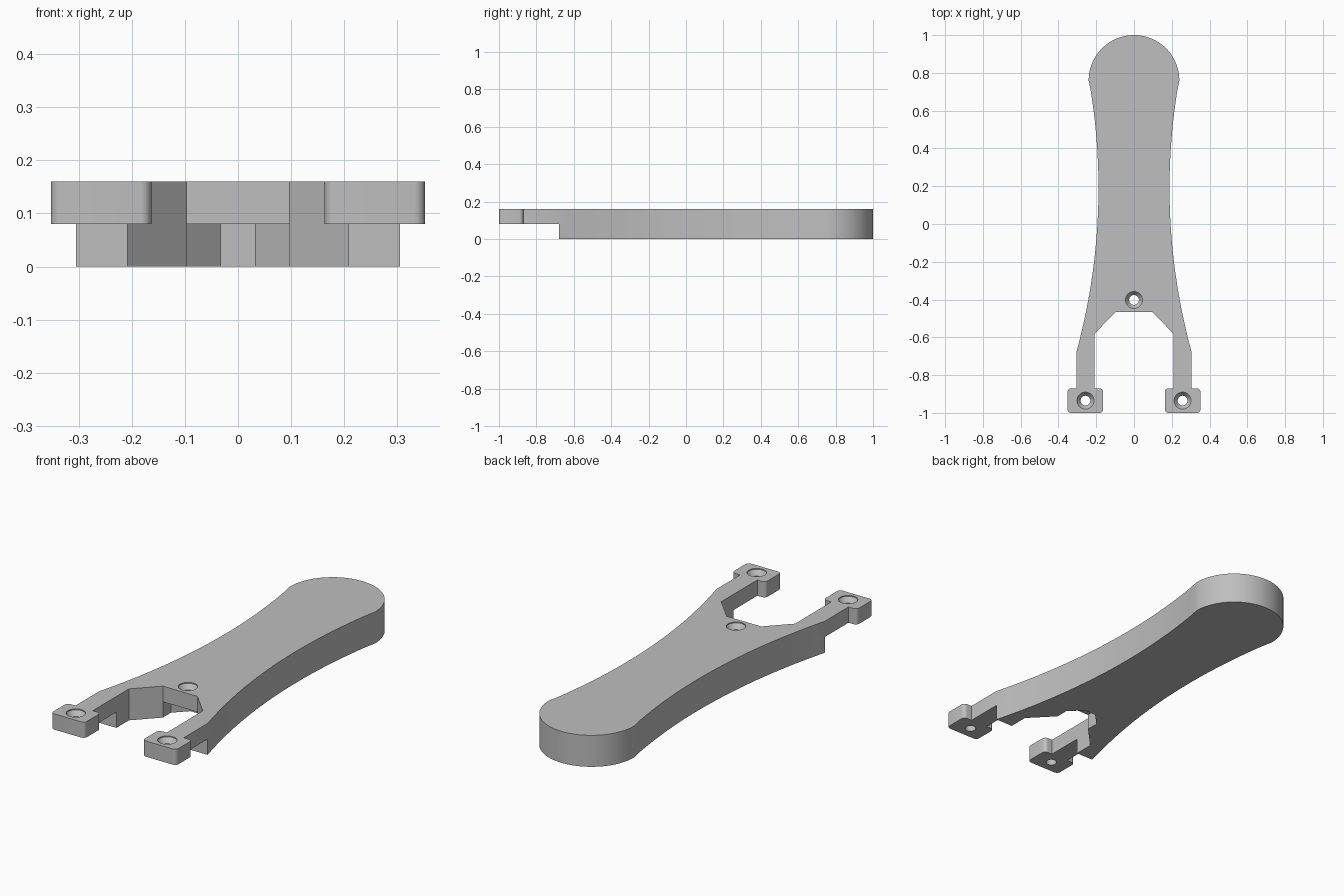
import bpy, bmesh, math

if "Cube" in bpy.data.objects:
    bpy.data.objects.remove(bpy.data.objects["Cube"])

TOP, MID = 0.16, 0.08

# One plain grey
grey = bpy.data.materials.new("plain_grey")
grey.use_nodes = True
grey.diffuse_color = (0.52, 0.52, 0.52, 1)
grey.node_tree.nodes["Principled BSDF"].inputs["Base Color"].default_value = (0.52, 0.52, 0.52, 1)


def finish(name, bm):
    bmesh.ops.recalc_face_normals(bm, faces=bm.faces)
    mesh = bpy.data.meshes.new(name)
    bm.to_mesh(mesh)
    bm.free()
    mesh.materials.append(grey)
    obj = bpy.data.objects.new(name, mesh)
    bpy.context.collection.objects.link(obj)
    return obj


def loft(name, rings):
    """Join matching rings of 3D points into a closed solid."""
    bm = bmesh.new()
    loops = [[bm.verts.new(p) for p in ring] for ring in rings]
    n = len(loops[0])
    for a, b in zip(loops, loops[1:]):
        for i in range(n):
            j = (i + 1) % n
            bm.faces.new((a[i], a[j], b[j], b[i]))
    bm.faces.new(loops[0][::-1])
    bm.faces.new(loops[-1])
    return finish(name, bm)


def prism(name, outline, z0, z1):
    return loft(name, [[(x, y, z) for x, y in outline] for z in (z0, z1)])


def arc(cx, cy, r, a0, a1, n):
    return [(cx + r * math.cos(math.radians(a0 + (a1 - a0) * i / n)),
             cy + r * math.sin(math.radians(a0 + (a1 - a0) * i / n))) for i in range(n + 1)]


def mirrored(half):
    """Complete an outline from its +x half."""
    return half + [(-x, y) for x, y in reversed(half) if abs(x) > 1e-5]


def cut(target, cutter):
    mod = target.modifiers.new("cut", 'BOOLEAN')
    mod.operation, mod.solver, mod.object = 'DIFFERENCE', 'EXACT', cutter
    bpy.context.view_layer.objects.active = target
    bpy.ops.object.modifier_apply(modifier=mod.name)
    bpy.data.objects.remove(cutter)


# Outline: round end, waisted sides, fork arms with rounded square tabs
half = [(0.0, 1.0)] + arc(0, 0.76, 0.24, 90, 0, 24)[1:]
for i in range(1, 25):
    y = 0.76 - i * 1.44 / 24
    half.append((0.188 + (y - 0.19) ** 2 / 6.47, y))
r = 0.02
half += [(0.305, -0.87)]
half += arc(0.352 - r, -0.87 - r, r, 90, 0, 6)
half += arc(0.352 - r, -1 + r, r, 0, -90, 6)
half += arc(0.163 + r, -1 + r, r, -90, -180, 6)
half += arc(0.163 + r, -0.87 - r, r, 180, 90, 6)
half += [(0.208, -0.87), (0.208, -0.58), (0.097, -0.465)]
handle = prism("forked_handle", mirrored(half), 0, TOP)

# Thin the arm ends from below
cut(handle, prism("arm_cutter", [(-0.6, -1.2), (0.6, -1.2), (0.6, -0.68), (-0.6, -0.68)], -0.1, MID))

# Underside pocket beneath the centre screw
pocket = mirrored([(0.097, -0.50), (0.097, -0.40), (0.033, -0.335)])
cut(handle, prism("pocket_cutter", pocket, -0.1, MID))

# Countersunk screw holes
for hx, hy in ((0, -0.402), (0.257, -0.935), (-0.257, -0.935)):
    profile = [(0.026, 0.04), (0.026, 0.13), (0.045, TOP - 0.005), (0.045, 0.2)]
    rings = [[(x, y, z) for x, y in arc(hx, hy, rad, 0, 360, 32)[:-1]] for rad, z in profile]
    cut(handle, loft("screw_cutter", rings))

# Smooth curved walls, keep crisp edges
bpy.ops.object.select_all(action='DESELECT')
handle.select_set(True)
bpy.context.view_layer.objects.active = handle
bpy.ops.object.shade_smooth_by_angle(angle=math.radians(25))
